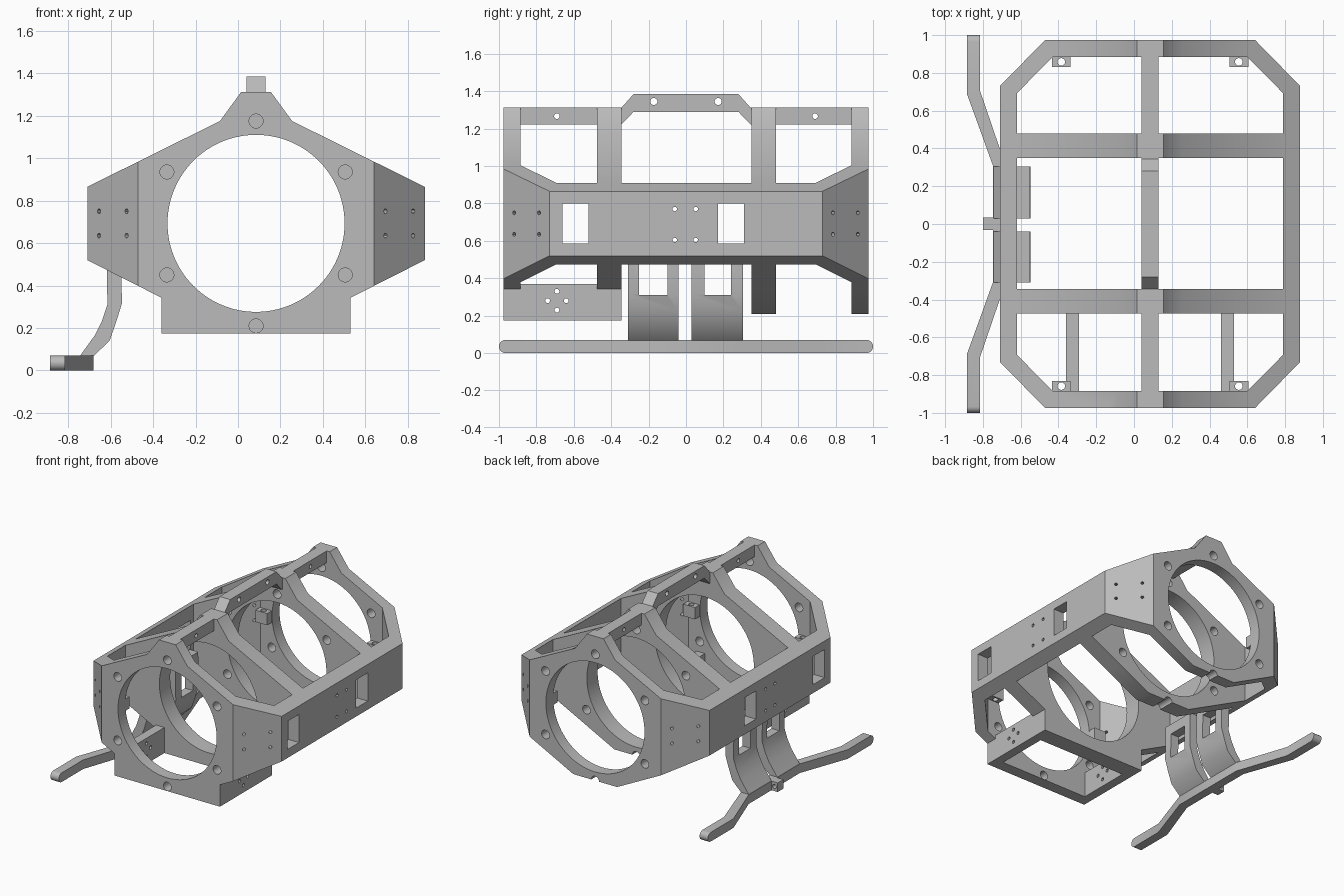
import bpy, bmesh, math
from mathutils import Vector, Matrix

cube = bpy.data.objects.get("Cube")
if cube:
    bpy.data.objects.remove(cube, do_unlink=True)

GREY = (0.5, 0.5, 0.5, 1)
mat = bpy.data.materials.new("plain grey")
mat.use_nodes = True
mat.diffuse_color = GREY
mat.node_tree.nodes["Principled BSDF"].inputs["Base Color"].default_value = GREY

CX, CZ, BORE = 0.085, 0.693, 0.417   # bore axis and radius


def mx(x):
    return 2 * CX - x


def add_prism(bm, pts, axis, a, b):
    """Extrude a 2D outline along x, y or z from a to b."""
    place = {"x": lambda p, d: (d, p[0], p[1]),
             "y": lambda p, d: (p[0], d, p[1]),
             "z": lambda p, d: (p[0], p[1], d)}[axis]
    face = bm.faces.new([bm.verts.new(place(p, a)) for p in pts])
    out = bmesh.ops.extrude_face_region(bm, geom=[face])
    shift = Vector(place((0, 0), b - a))
    bmesh.ops.translate(bm, vec=shift, verts=[v for v in out["geom"] if isinstance(v, bmesh.types.BMVert)])


def add_rod(bm, centre, direction, r, length, sides=20):
    rot = Vector(direction).to_track_quat("Z", "Y").to_matrix().to_4x4()
    bmesh.ops.create_cone(bm, cap_ends=True, segments=sides, radius1=r, radius2=r,
                          depth=length, matrix=Matrix.Translation(centre) @ rot)


def rect(u0, u1, v0, v1):
    return [(u0, v0), (u1, v0), (u1, v1), (u0, v1)]


def finish(name, bm):
    bmesh.ops.recalc_face_normals(bm, faces=bm.faces[:])
    me = bpy.data.meshes.new(name)
    bm.to_mesh(me)
    bm.free()
    me.materials.append(mat)
    ob = bpy.data.objects.new(name, me)
    bpy.context.collection.objects.link(ob)
    return ob


def boolean(ob, cutter_bm, op="DIFFERENCE"):
    cutter = finish("cutter", cutter_bm)
    cutter.hide_render = True
    mod = ob.modifiers.new("cut", "BOOLEAN")
    mod.operation, mod.solver, mod.object = op, "EXACT", cutter
    bpy.context.view_layer.update()
    dg = bpy.context.evaluated_depsgraph_get()
    me = bpy.data.meshes.new_from_object(ob.evaluated_get(dg))
    ob.modifiers.clear()
    ob.data = me
    bpy.data.objects.remove(cutter, do_unlink=True)


def bore_cutter():
    bm = bmesh.new()
    add_rod(bm, (CX, 0, CZ), (0, 1, 0), BORE, 3, 96)
    return bm


# Bolt holes around the bore: the second plate stays solid
def bolt_cutter():
    bm = bmesh.new()
    for x, z in ((CX, 1.175), (-0.335, 0.935), (mx(-0.335), 0.935),
                 (-0.335, 0.45), (mx(-0.335), 0.45), (CX, 0.21)):
        for y, depth in ((-0.93, 0.13), (0.415, 0.17), (0.93, 0.13)):
            add_rod(bm, (x, y, z), (0, 1, 0), 0.033, depth)
    return bm


# Main frame: cross-section along y, trimmed to an octagon in plan
half = [(-0.1, 0.21), (-0.365, 0.345), (-0.71, 0.52), (-0.71, 0.865),
        (-0.085, 1.175), (0.015, 1.312)]
section = half + [(mx(x), z) for x, z in reversed(half)]
bm = bmesh.new()
add_prism(bm, section, "y", -0.975, 0.975)
frame = finish("main_frame", bm)

corner = [(-0.71, 0.73), (-0.47, 0.975)]
left_edge = [(x, -y) for x, y in reversed(corner)] + corner
plan = left_edge + [(mx(x), y) for x, y in reversed(left_edge)]
bm = bmesh.new()
add_prism(bm, plan, "z", -1, 2)
boolean(frame, bm, "INTERSECT")

# Three open bays
bm = bmesh.new()
for s, near in ((-1, 0.475), (1, 0.48)):
    bay = [(-0.62, near), (-0.62, 0.692), (-0.43, 0.885)]
    bay += [(mx(x), y) for x, y in reversed(bay)]
    add_prism(bm, [(x, s * y) for x, y in bay], "z", -1, 2)
add_prism(bm, rect(-0.62, mx(-0.62), -0.345, 0.35), "z", -1, 2)
boolean(frame, bm)
boolean(frame, bore_cutter())
boolean(frame, bolt_cutter())

# Side windows and screw holes
bm = bmesh.new()
for side, x0 in ((-1, -0.665), (1, mx(-0.665))):
    for y0 in (-0.66, 0.17):
        add_prism(bm, rect(y0, y0 + 0.14, 0.585, 0.8), "x", x0 - 0.1, x0 + 0.1)
    for y in (-0.06, 0.052):
        for z in (0.605, 0.77):
            add_rod(bm, (x0, y, z), (1, 0, 0), 0.012, 0.2, 12)
    for end in (-1, 1):
        for x, y in ((-0.655, 0.786), (-0.525, 0.919)):
            for z in (0.635, 0.75):
                add_rod(bm, (x if side < 0 else mx(x), end * y, z), (side, end, 0), 0.011, 0.3, 12)
boolean(frame, bm)

# Battery tray: end tabs below two plates, joined by side rails
bm = bmesh.new()
tab = [(-0.36, 0.345), (-0.36, 0.175), (0.53, 0.175), (0.53, 0.345), (mx(-0.1), 0.21), (-0.1, 0.21)]
for y0, y1 in ((-0.975, -0.885), (-0.475, -0.345)):
    add_prism(bm, tab, "y", y0, y1)
tray = finish("tray_ends", bm)
boolean(tray, bolt_cutter())

for name, x0 in (("tray_rail_right", -0.36), ("tray_rail_left", 0.46)):
    bm = bmesh.new()
    add_prism(bm, rect(-0.885, -0.475, 0.175, 0.37), "x", x0, x0 + 0.07)
    rail = finish(name, bm)
    bm = bmesh.new()
    for dy, dz in ((0, 0.05), (0, -0.05), (0.05, 0), (-0.05, 0)):
        add_rod(bm, (x0 + 0.035, -0.69 + dy, 0.28 + dz), (1, 0, 0), 0.013, 0.2, 12)
    boolean(rail, bm)

# Top spine with raised carrying handle
top = [(0.92, 1.312), (0.345, 1.312), (0.28, 1.385)]
low = [(0.28, 1.29), (0.345, 1.222), (0.92, 1.222)]
right_half = top + [(-y, z) for y, z in reversed(top)]
spine_pts = right_half + [(-y, z) for y, z in reversed(low)] + low
bm = bmesh.new()
add_prism(bm, spine_pts, "x", 0.04, 0.13)
spine = finish("top_spine", bm)
bm = bmesh.new()
for y, z, r in ((0.69, 1.267, 0.015), (0.172, 1.345, 0.019)):
    for s in (-1, 1):
        add_rod(bm, (CX, s * y, z), (1, 0, 0), r, 0.3)
boolean(spine, bm)

# Inner corner lugs
for sy, end in ((-1, "front"), (1, "back")):
    for x, side in ((-0.385, "right"), (mx(-0.385), "left")):
        bm = bmesh.new()
        add_prism(bm, rect(x - 0.05, x + 0.05, min(sy * 0.83, sy * 0.89), max(sy * 0.83, sy * 0.89)),
                  "z", 0.64, 0.73)
        lug = finish(f"lug_{end}_{side}", bm)
        bm = bmesh.new()
        add_rod(bm, (x, sy * 0.858, 0.69), (0, 0, 1), 0.02, 0.3)
        boolean(lug, bm)

# Curved leg plates with windows
leg = [(-0.62, 0.58), (-0.615, 0.31), (-0.64, 0.235), (-0.675, 0.165), (-0.745, 0.068),
       (-0.68, 0.068), (-0.605, 0.14), (-0.575, 0.225), (-0.547, 0.315), (-0.55, 0.58)]
for name, y0, y1, w0, w1 in (("leg_front", -0.31, -0.04, -0.25, -0.1),
                             ("leg_back", 0.03, 0.305, 0.1, 0.24)):
    bm = bmesh.new()
    add_prism(bm, leg, "y", y0, y1)
    plate = finish(name, bm)
    bm = bmesh.new()
    add_prism(bm, rect(w0, w1, 0.31, 0.5), "x", -0.9, -0.4)
    boolean(plate, bm)

# Skid bar with rounded ends
outer = [(-0.885, 1.0), (-0.885, 0.69), (-0.747, 0.31)]
inner = [(-0.68, 0.31), (-0.815, 0.705), (-0.815, 1.0)]
path = outer + [(x, -y) for x, y in reversed(outer)] + [(x, -y) for x, y in reversed(inner)] + inner
bm = bmesh.new()
add_prism(bm, path, "z", 0, 0.07)
tips = [e for e in bm.edges if all(abs(v.co.y) > 0.99 for v in e.verts)
        and abs(e.verts[0].co.x - e.verts[1].co.x) > 0.01]
bmesh.ops.bevel(bm, geom=tips, offset=0.0345, segments=6, profile=0.5, affect="EDGES")
finish("skid_bar", bm)

# Small eyelet on the skid
bm = bmesh.new()
add_prism(bm, rect(-0.8, -0.745, -0.033, 0.035), "z", 0, 0.07)
eyelet = finish("skid_eyelet", bm)
bm = bmesh.new()
add_rod(bm, (-0.772, 0, 0.035), (0, 1, 0), 0.016, 0.3)
boolean(eyelet, bm)

# Smooth bores, crisp edges
bpy.ops.object.select_all(action="DESELECT")
for ob in bpy.context.collection.objects:
    if ob.type == "MESH":
        ob.select_set(True)
        bpy.context.view_layer.objects.active = ob
bpy.ops.object.shade_smooth_by_angle(angle=math.radians(30))
